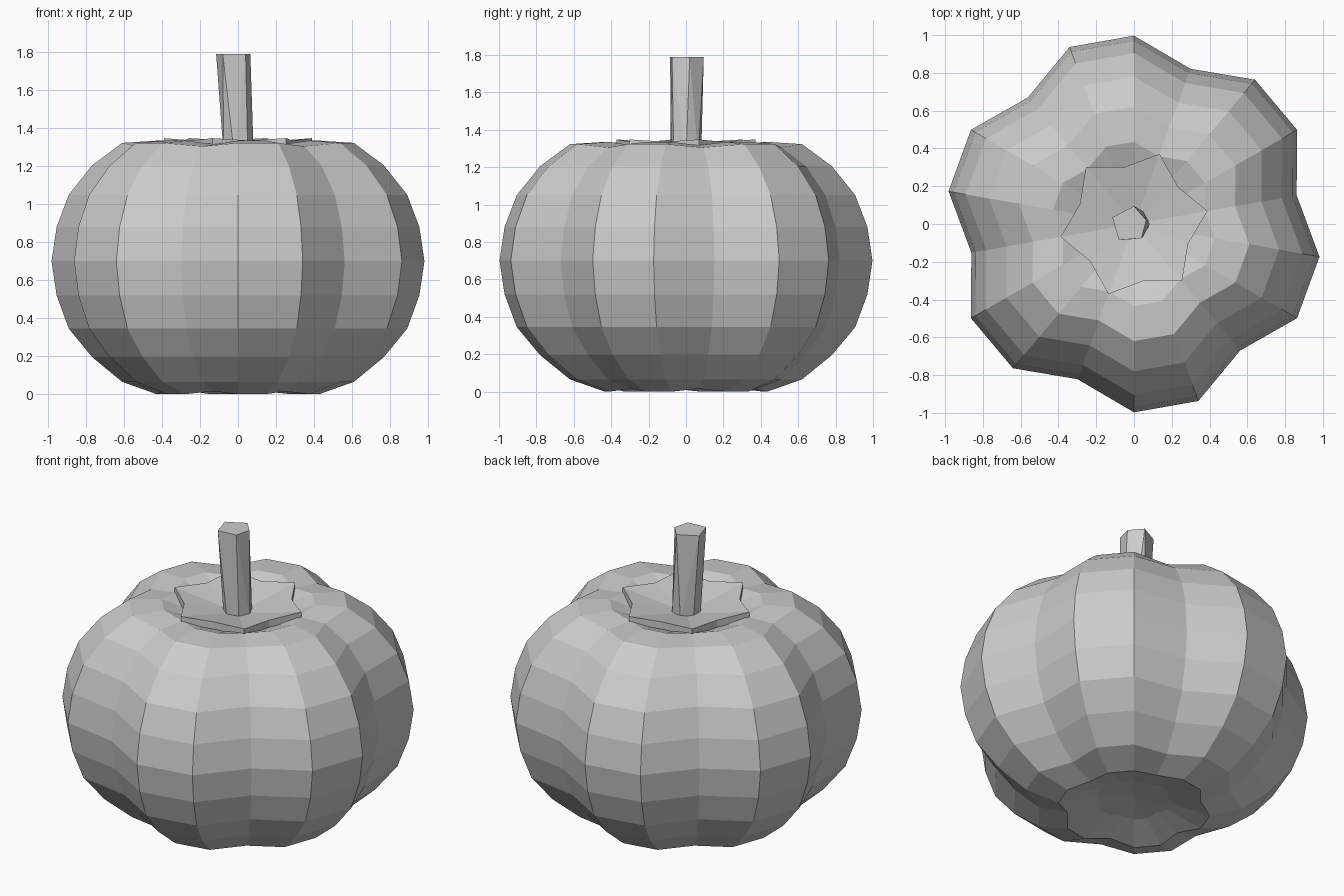
import bpy, bmesh
from math import cos, sin, radians

if "Cube" in bpy.data.objects:
    bpy.data.objects.remove(bpy.data.objects["Cube"])

grey = bpy.data.materials.new("plain grey")
grey.use_nodes = True
grey.diffuse_color = (0.6, 0.6, 0.6, 1)
grey.node_tree.nodes["Principled BSDF"].inputs["Base Color"].default_value = (0.6, 0.6, 0.6, 1)


def finish(name, bm):
    bmesh.ops.recalc_face_normals(bm, faces=bm.faces)
    mesh = bpy.data.meshes.new(name)
    bm.to_mesh(mesh)
    bm.free()
    mesh.materials.append(grey)
    obj = bpy.data.objects.new(name, mesh)
    bpy.context.collection.objects.link(obj)
    return obj


def ring(bm, count, start, radius, height):
    """Ring of vertices; radius and height are functions of the index."""
    verts = []
    for i in range(count):
        a = radians(start + 360 * i / count)
        verts.append(bm.verts.new((radius(i) * cos(a), radius(i) * sin(a), height(i))))
    return verts


def bridge(bm, a, b):
    for i in range(len(a)):
        j = (i + 1) % len(a)
        bm.faces.new((a[i], a[j], b[j], b[i]))


def fan(bm, verts, z):
    tip = bm.verts.new((0, 0, z))
    for i in range(len(verts)):
        bm.faces.new((verts[i], verts[(i + 1) % len(verts)], tip))


# Body: six lobes, every third column of vertices is a groove
profile = [(0.22, 0.06), (0.435, 0.0), (0.62, 0.065), (0.78, 0.195), (0.905, 0.345),
           (0.97, 0.52), (0.997, 0.7), (0.97, 0.88), (0.905, 1.05), (0.78, 1.205),
           (0.62, 1.323), (0.435, 1.335), (0.22, 1.255)]
bm = bmesh.new()
rings = []
for r, z in profile:
    dip = 0.015 if z < 0.01 else -0.018 if z > 1.3 else 0
    rings.append(ring(bm, 18, 10,
                      lambda i: r * (0.877 if i % 3 == 0 else 1),
                      lambda i: z + (dip if i % 3 == 0 else 0)))
for low, high in zip(rings, rings[1:]):
    bridge(bm, low, high)
fan(bm, rings[0], 0.08)
fan(bm, rings[-1], 1.24)
finish("body", bm)

# Leaf cap: six-pointed thin dish
bm = bmesh.new()


def star(z):
    return ring(bm, 12, 10, lambda i: 0.305 if i % 2 else 0.395,
                lambda i: z - (0.012 if i % 2 else 0))


top, bottom = star(1.348), star(1.303)
bridge(bm, bottom, top)
fan(bm, top, 1.265)
fan(bm, bottom, 1.225)
finish("leaf_cap", bm)

# Stem: leaning, flaring from a seven-sided base to a five-sided top
bm = bmesh.new()
ring(bm, 7, 0, lambda i: 0.083, lambda i: 1.25)
for x, y in [(-0.115, 0.035), (0, 0.095), (0.065, 0.02), (0.04, -0.075), (-0.08, -0.085)]:
    bm.verts.new((x, y, 1.79))
bmesh.ops.convex_hull(bm, input=bm.verts)
finish("stem", bm)
